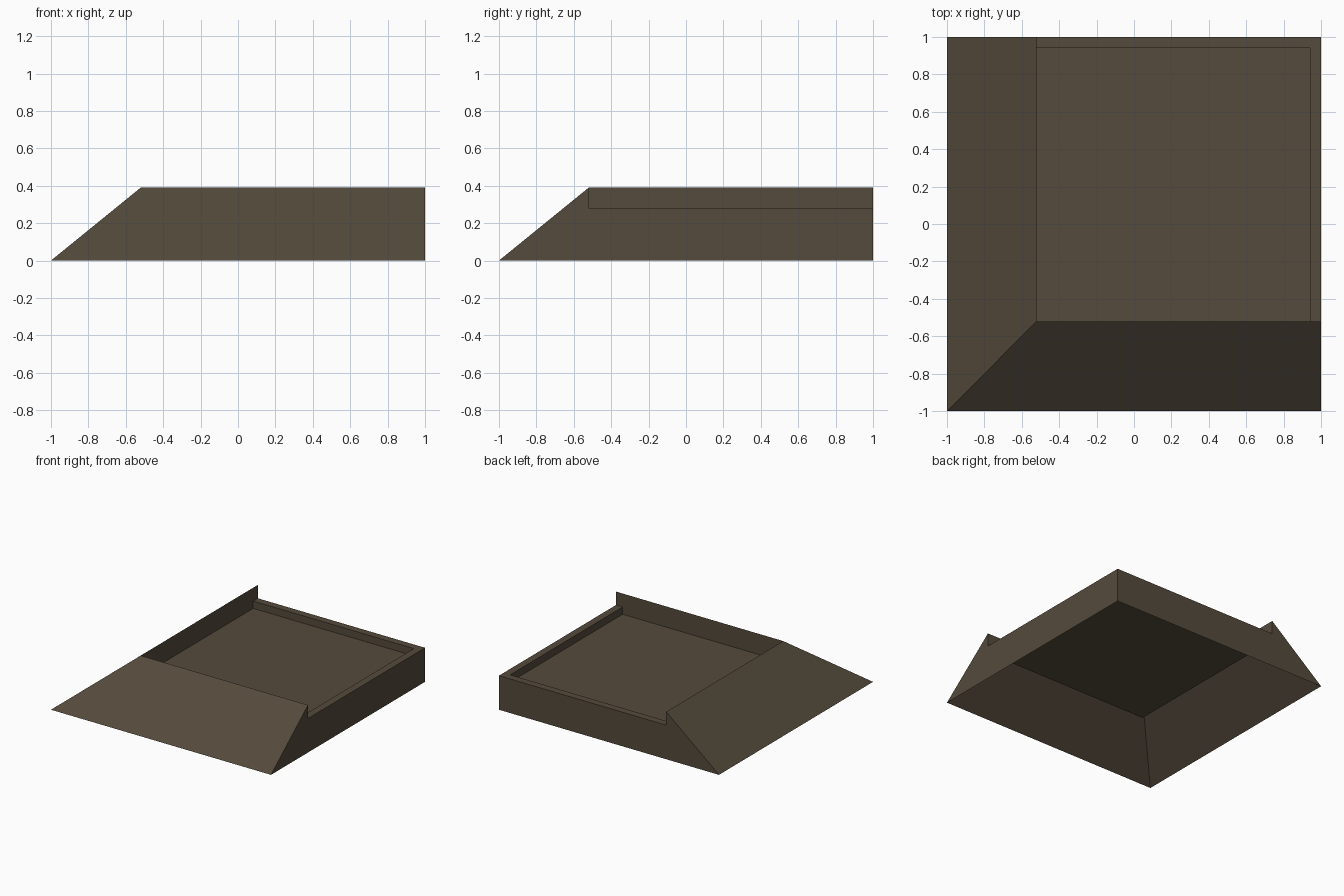
import bpy
import bmesh

if "Cube" in bpy.data.objects:
    bpy.data.objects.remove(bpy.data.objects["Cube"])

RIDGE = -0.52   # where the slopes end and the tray begins
LIP = 0.94      # inner edge of the rim
TOP, RIM, FLOOR = 0.39, 0.28, 0.22

brown = bpy.data.materials.new("dark_brown")
brown.diffuse_color = (0.090, 0.069, 0.045, 1)
brown.use_nodes = True
brown.node_tree.nodes["Principled BSDF"].inputs["Base Color"].default_value = brown.diffuse_color


def panel(name, points, swap=True):
    """Flat panel plus its twin reflected across the x = y diagonal."""
    bm = bmesh.new()
    bm.faces.new([bm.verts.new(p) for p in points])
    if swap:
        bm.faces.new([bm.verts.new((y, x, z)) for x, y, z in reversed(points)])
    bmesh.ops.remove_doubles(bm, verts=bm.verts, dist=1e-5)
    mesh = bpy.data.meshes.new(name)
    bm.to_mesh(mesh)
    bm.free()
    mesh.materials.append(brown)
    obj = bpy.data.objects.new(name, mesh)
    bpy.context.collection.objects.link(obj)
    return obj


# Sloping front and left sides, mitred at the corner
panel("sloped_sides", [(-1, -1, 0), (1, -1, 0), (1, RIDGE, TOP), (RIDGE, RIDGE, TOP)])

# Upright right and back walls, including the slope ends
panel("outer_walls", [(1, y, z) for y, z in
                      ((-1, 0), (1, 0), (1, RIM), (RIDGE, RIM), (RIDGE, TOP))])

# Upright faces dropping from the ridge into the tray
panel("ridge_walls", [(x, RIDGE, z) for x, z in
                      ((RIDGE, FLOOR), (RIDGE, TOP), (1, TOP),
                       (1, RIM), (LIP, RIM), (LIP, FLOOR))])

# Narrow flat rim along the right and back
panel("rim", [(LIP, RIDGE, RIM), (1, RIDGE, RIM), (1, 1, RIM), (LIP, LIP, RIM)])

# Small step from the rim down to the tray
panel("rim_step", [(LIP, y, z) for y, z in
                   ((RIDGE, FLOOR), (RIDGE, RIM), (LIP, RIM), (LIP, FLOOR))])

# Recessed tray floor
panel("tray_floor", [(RIDGE, RIDGE, FLOOR), (LIP, RIDGE, FLOOR),
                     (LIP, LIP, FLOOR), (RIDGE, LIP, FLOOR)], swap=False)
